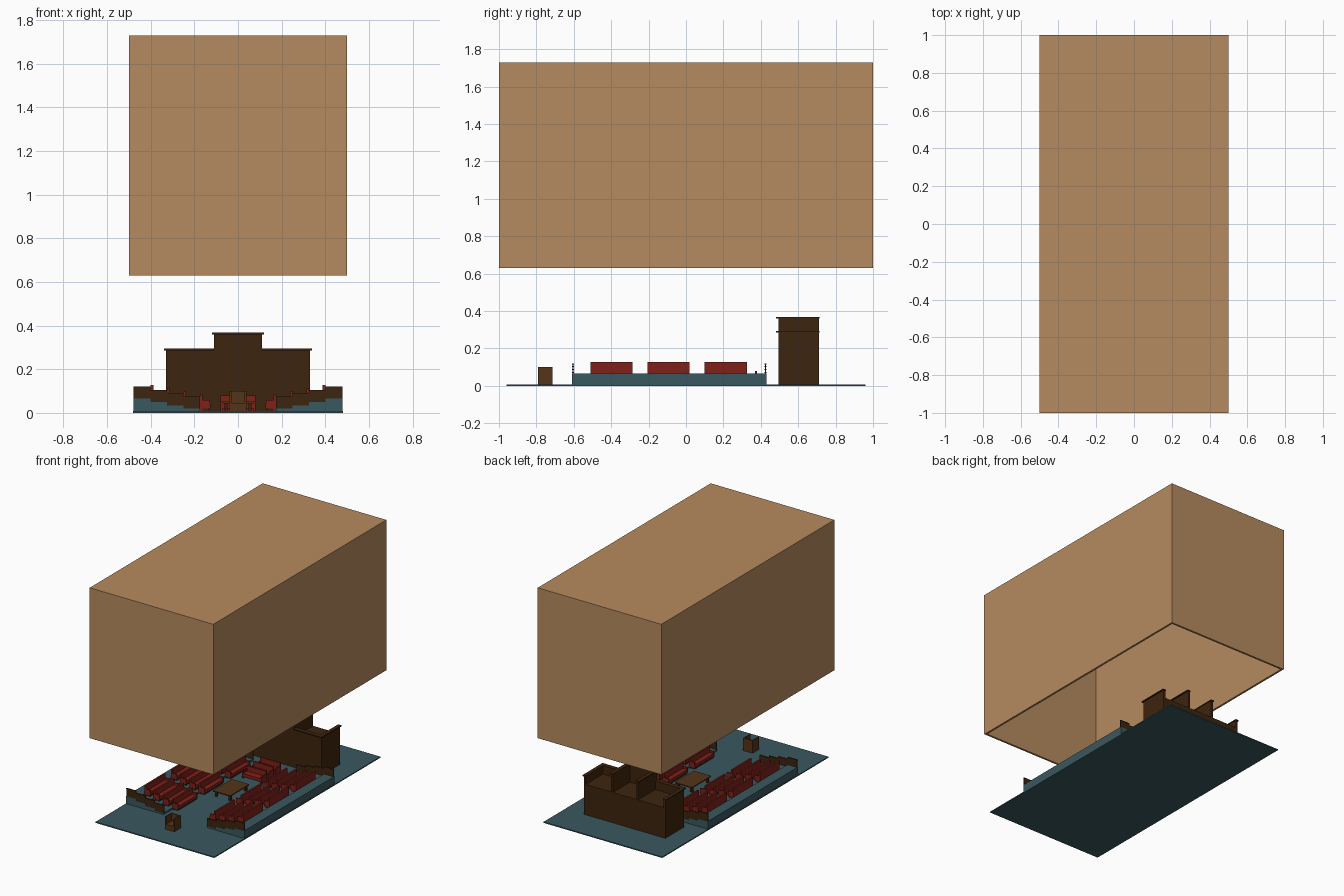
import bpy, bmesh

if "Cube" in bpy.data.objects:
    bpy.data.objects.remove(bpy.data.objects["Cube"])


def material(name, rgb):
    m = bpy.data.materials.new(name)
    m.diffuse_color = (*rgb, 1)
    m.use_nodes = True
    m.node_tree.nodes["Principled BSDF"].inputs["Base Color"].default_value = m.diffuse_color
    return m


TAN = material("tan_wall", (0.47, 0.26, 0.115))
TEAL = material("teal_carpet", (0.042, 0.098, 0.114))
DARK = material("dark_wood", (0.048, 0.018, 0.0045))
WOOD = material("wood", (0.09, 0.034, 0.009))
RED = material("red_leather", (0.21, 0.015, 0.009))


def boxes(name, mat, items):
    """One object from boxes given as (x0, x1, y0, y1, z0, z1)."""
    bm = bmesh.new()
    for x0, x1, y0, y1, z0, z1 in items:
        vs = bmesh.ops.create_cube(bm, size=1)["verts"]
        for v in vs:
            v.co.x = x0 + (v.co.x + 0.5) * (x1 - x0)
            v.co.y = y0 + (v.co.y + 0.5) * (y1 - y0)
            v.co.z = z0 + (v.co.z + 0.5) * (z1 - z0)
    me = bpy.data.meshes.new(name)
    bm.to_mesh(me)
    bm.free()
    me.materials.append(mat)
    ob = bpy.data.objects.new(name, me)
    bpy.context.collection.objects.link(ob)
    return ob


def mirror(ob):
    ob.modifiers.new("mirror", "MIRROR").use_axis[0] = True
    return ob


def prism(name, mat, profile, y0, y1):
    """Extrude an x-z profile along y."""
    bm = bmesh.new()
    face = bm.faces.new([bm.verts.new((x, y0, z)) for x, z in profile])
    ext = bmesh.ops.extrude_face_region(bm, geom=[face])["geom"]
    for v in ext:
        if isinstance(v, bmesh.types.BMVert):
            v.co.y = y1
    bmesh.ops.recalc_face_normals(bm, faces=bm.faces)
    me = bpy.data.meshes.new(name)
    bm.to_mesh(me)
    bm.free()
    me.materials.append(mat)
    ob = bpy.data.objects.new(name, me)
    bpy.context.collection.objects.link(ob)
    return ob


# Raised room shell, open underneath
T = 0.015
boxes("room_walls", TAN, [
    (-0.5, -0.5 + T, -1, 1, 0.63, 1.73 - T), (0.5 - T, 0.5, -1, 1, 0.63, 1.73 - T),
    (-0.5 + T, 0.5 - T, -1, -1 + T, 0.63, 1.73 - T),
    (-0.5 + T, 0.5 - T, 1 - T, 1, 0.63, 1.73 - T)])
boxes("room_ceiling", TAN, [(-0.5, 0.5, -1, 1, 1.73 - T, 1.73)])

# Floor and stepped side tiers
boxes("floor", TEAL, [(-0.48, 0.48, -0.96, 0.96, 0, 0.008)])
edges = [0.175, 0.25, 0.325, 0.40, 0.478]
tops = [0.02, 0.035, 0.05, 0.065]
profile = [(0.478, 0.008), (0.175, 0.008)]
for i, z in enumerate(tops):
    profile += [(edges[i], z), (edges[i + 1], z)]
mirror(prism("tiers", TEAL, profile, -0.61, 0.43))

# Stepped screens closing both ends of the tiers
screens = []
for y in (-0.608, 0.422):
    for i, z in enumerate(tops):
        screens.append((edges[i], edges[i + 1], y, y + 0.006, z, z + 0.053))
        screens.append((edges[i], edges[i + 1], y - 0.002, y + 0.008, z + 0.05, z + 0.055))
mirror(boxes("end_screens", DARK, screens))

# Three blocks of four bench rows on each side
seats, backs, rails = [], [], []
for y0, y1 in ((-0.51, -0.285), (-0.205, 0.02), (0.10, 0.325)):
    for xb, z in zip(edges[:4], [0.008] + tops[:3]):
        seats.append((xb - 0.048, xb - 0.006, y0, y1, z + 0.012, z + 0.034))
        rails.append((xb - 0.042, xb - 0.006, y0 + 0.005, y1 - 0.005, z, z + 0.012))
        backs.append((xb - 0.012, xb, y0, y1, z, z + 0.078))
        for ya in (y0, y1 - 0.008):
            seats.append((xb - 0.046, xb - 0.012, ya, ya + 0.008, z + 0.034, z + 0.05))
mirror(boxes("bench_seats", RED, seats))
mirror(boxes("bench_backs", RED, backs))
mirror(boxes("bench_bases", DARK, rails))

# Cross benches on the centre floor
cross = []
for y in (0.19, 0.27, 0.35):
    cross += [(-0.08, 0.08, y - 0.03, y + 0.02, 0.02, 0.042),
              (-0.08, 0.08, y + 0.02, y + 0.03, 0.008, 0.08)]
    for x in (-0.08, 0.072):
        cross.append((x, x + 0.008, y - 0.03, y + 0.02, 0.008, 0.055))
boxes("cross_benches", RED, cross)

# Central table
boxes("table_top", WOOD, [(-0.07, 0.07, -0.19, 0.03, 0.044, 0.052)])
boxes("table_legs", DARK, [(x - 0.008, x + 0.008, y - 0.008, y + 0.008, 0.008, 0.044)
                           for x in (-0.055, 0.055) for y in (-0.17, 0.01)])

# Open-topped stand near the entrance
boxes("entrance_stand", WOOD, [
    (-0.038, -0.03, -0.79, -0.715, 0.008, 0.1), (0.03, 0.038, -0.79, -0.715, 0.008, 0.1),
    (-0.03, 0.03, -0.723, -0.715, 0.008, 0.1), (-0.03, 0.03, -0.79, -0.723, 0.008, 0.045)])

# Canopy at the far end: lower body, front screens, dividing walls
boxes("canopy_body", DARK, [(-0.33, 0.33, 0.5, 0.71, 0.008, 0.23)])
boxes("canopy_front", DARK, [(-0.33, -0.11, 0.495, 0.51, 0.008, 0.288),
                             (0.11, 0.33, 0.495, 0.51, 0.008, 0.288),
                             (-0.11, 0.11, 0.495, 0.51, 0.008, 0.362)])
mirror(boxes("canopy_dividers", DARK, [(0.315, 0.33, 0.5, 0.71, 0.22, 0.288),
                                       (0.095, 0.11, 0.5, 0.71, 0.22, 0.362)]))
# Cornice caps
mirror(boxes("canopy_caps", DARK, [
    (0.312, 0.338, 0.482, 0.713, 0.286, 0.294), (0.11, 0.338, 0.482, 0.514, 0.286, 0.294),
    (0.092, 0.118, 0.482, 0.713, 0.36, 0.368), (0, 0.118, 0.482, 0.514, 0.36, 0.368)]))
